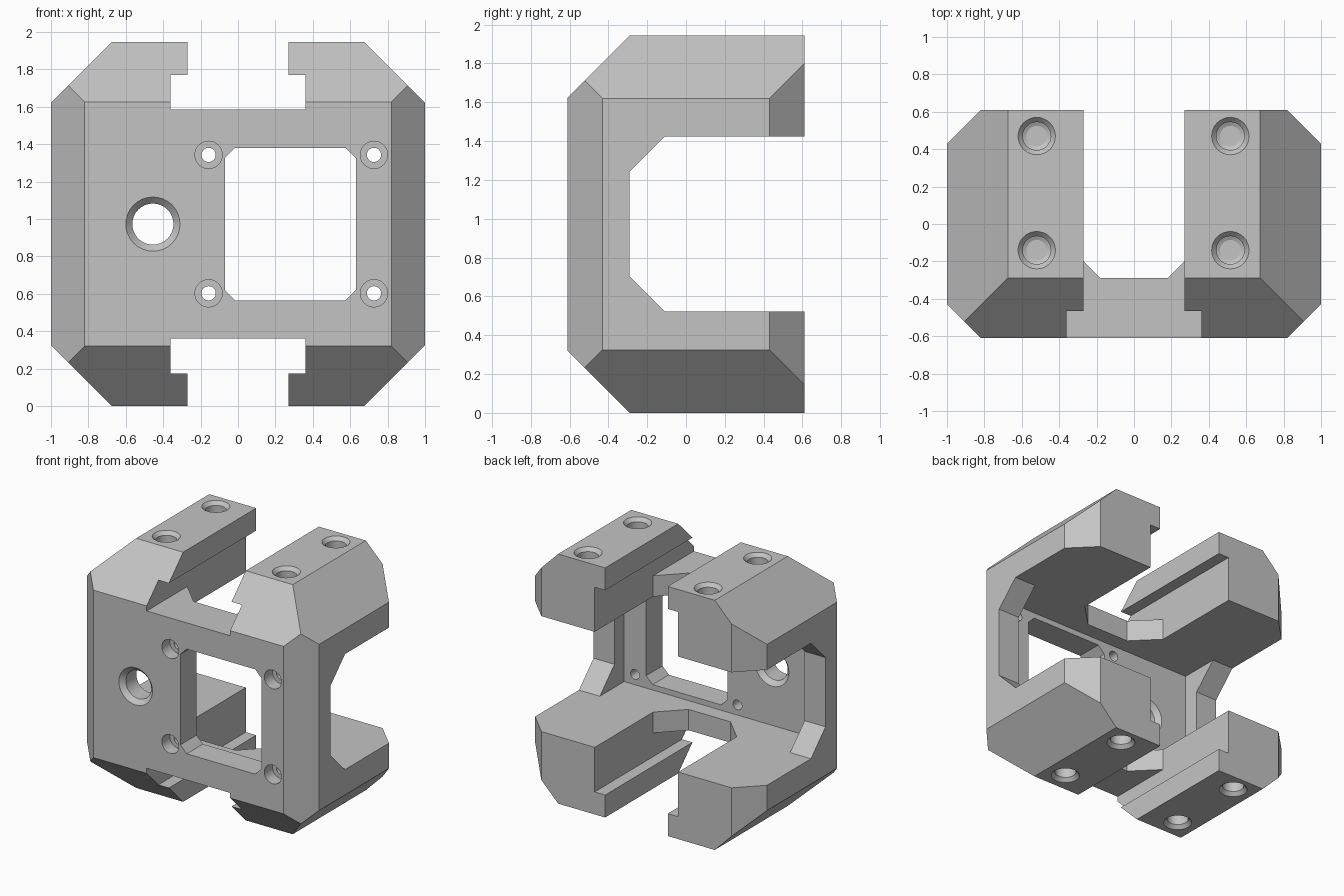
import bpy, bmesh
from math import cos, sin, pi, radians
from mathutils import Vector

cube = bpy.data.objects.get("Cube")
if cube:
    bpy.data.objects.remove(cube, do_unlink=True)

MID = 0.9725   # half height, and height of the symmetry plane
DEPTH = 0.61   # half depth

grey = bpy.data.materials.new("light_grey")
grey.use_nodes = True
grey.diffuse_color = (0.55, 0.55, 0.55, 1)
grey.node_tree.nodes["Principled BSDF"].inputs["Base Color"].default_value = (0.55, 0.55, 0.55, 1)


def make_object(name, bm):
    bmesh.ops.recalc_face_normals(bm, faces=bm.faces[:])
    mesh = bpy.data.meshes.new(name)
    bm.to_mesh(mesh)
    bm.free()
    mesh.materials.append(grey)
    obj = bpy.data.objects.new(name, mesh)
    bpy.context.collection.objects.link(obj)
    return obj


def loft(name, rings):
    """Solid through a series of matching closed rings."""
    bm = bmesh.new()
    loops = [[bm.verts.new(p) for p in ring] for ring in rings]
    n = len(loops[0])
    for a, b in zip(loops, loops[1:]):
        for i in range(n):
            j = (i + 1) % n
            bm.faces.new((a[i], a[j], b[j], b[i]))
    bm.faces.new(loops[0])
    bm.faces.new(loops[-1])
    return make_object(name, bm)


def place(axis, u, v, w):
    """Profile point (u, v) at distance w along the axis."""
    return {"x": (w, u, v), "y": (u, w, v), "z": (u, v, w)}[axis]


def prism(name, axis, profile, lo, hi):
    return loft(name, [[place(axis, u, v, w) for u, v in profile] for w in (lo, hi)])


def bore(name, axis, cu, cv, steps, segments=32):
    """Turned hole: steps are (radius, position along the axis)."""
    angles = [2 * pi * i / segments for i in range(segments)]
    return loft(name, [[place(axis, cu + r * cos(a), cv + r * sin(a), w) for a in angles]
                       for r, w in steps])


def rect(cu, cv, hu, hv, c=0.0):
    """Rectangle with optional chamfered corners."""
    if not c:
        return [(cu - hu, cv - hv), (cu + hu, cv - hv), (cu + hu, cv + hv), (cu - hu, cv + hv)]
    quarter = [(hu, hv - c), (hu - c, hv)]
    pts = quarter + [(-u, v) for u, v in reversed(quarter)]
    pts += [(-u, -v) for u, v in pts]
    return [(cu + u, cv + v) for u, v in pts]


# Chamfered outer block
bm = bmesh.new()
bmesh.ops.create_cube(bm, size=2)
for v in bm.verts:
    v.co = Vector((v.co.x, v.co.y * DEPTH, v.co.z * MID))
planes = [((sx, 0, sz), 1.6475) for sx in (-1, 1) for sz in (-1, 1)]
planes += [((0, -1, sz), 1.2625) for sz in (-1, 1)]
planes += [((sx, sy, 0), 1.43) for sx in (-1, 1) for sy in (-1, 1)]
for normal, dist in planes:
    n = Vector(normal)
    cut = bmesh.ops.bisect_plane(bm, geom=bm.verts[:] + bm.edges[:] + bm.faces[:],
                                 plane_co=n * dist / 2, plane_no=n, clear_outer=True)
    rim = [e for e in cut["geom_cut"] if isinstance(e, bmesh.types.BMEdge)]
    bmesh.ops.edgeloop_fill(bm, edges=rim)
bmesh.ops.translate(bm, verts=bm.verts[:], vec=(0, 0, MID))
body = make_object("mounting_bracket", bm)

cutters = []

# Rear cavity with gussets, and its deeper pocket behind the front plate
H = 0.45
side = [(1, -H), (-0.11, -H), (-0.29, 0.18 - H)]
side += [(y, -z) for y, z in reversed(side)]
cutters.append(prism("cavity_cutter", "x", [(y, z + MID) for y, z in side], -1.5, 1.5))
cutters.append(prism("pocket_cutter", "y", rect(0, MID, 0.82, H), -0.41, 0.2))

# Slot through the upper and lower arms
half = [(0.36, 1), (0.36, -0.11), (0.18, -0.29)]
slot = half + [(-x, y) for x, y in reversed(half)]
cutters.append(prism("arm_slot_cutter", "z", slot, MID - 0.7975, MID + 0.7975))

# Stepped channels along the top and bottom
for name, s in (("top", 1), ("bottom", -1)):
    half = [(0.36, 0.6125), (0.36, 0.7975), (0.27, 0.7975), (0.27, 1.2)]
    tee = half + [(-x, z) for x, z in reversed(half)]
    cutters.append(prism(name + "_channel_cutter", "y", [(x, MID + s * z) for x, z in tee], -1, 1))

# Chamfered window and its four counterbored screw holes
cutters.append(prism("window_cutter", "y", rect(0.28, MID, 0.35, 0.408, 0.055), -1, 0))
for x in (-0.157, 0.727):
    for s in (-1, 1):
        steps = [(0.073, -0.7), (0.073, -0.51), (0.038, -0.51), (0.038, -0.3)]
        cutters.append(bore("screw_cutter", "y", x, MID + s * 0.37, steps))

# Large hole, countersunk on both faces
steps = [(0.145, -0.7), (0.145, -DEPTH), (0.11, -0.575), (0.11, -0.445), (0.145, -0.41), (0.145, -0.3)]
cutters.append(bore("cable_hole_cutter", "y", -0.455, MID, steps))

# Blind countersunk holes in the four arms
for x in (-0.52, 0.515):
    for y in (-0.14, 0.47):
        for s in (-1, 1):
            steps = [(0.1, 1.1), (0.1, MID), (0.075, 0.945), (0.075, 0.8), (0.055, 0.79)]
            cutters.append(bore("arm_hole_cutter", "z", x, y, [(r, MID + s * w) for r, w in steps]))

# Carve everything out of the block
bpy.context.view_layer.objects.active = body
for cutter in cutters:
    cutter.hide_render = True
    mod = body.modifiers.new("cut", "BOOLEAN")
    mod.operation = "DIFFERENCE"
    mod.solver = "EXACT"
    mod.object = cutter
    bpy.ops.object.modifier_apply(modifier=mod.name)
for cutter in cutters:
    bpy.data.objects.remove(cutter, do_unlink=True)

# Smooth bores, crisp edges
bpy.ops.object.select_all(action="DESELECT")
body.select_set(True)
bpy.ops.object.shade_smooth_by_angle(angle=radians(20))
